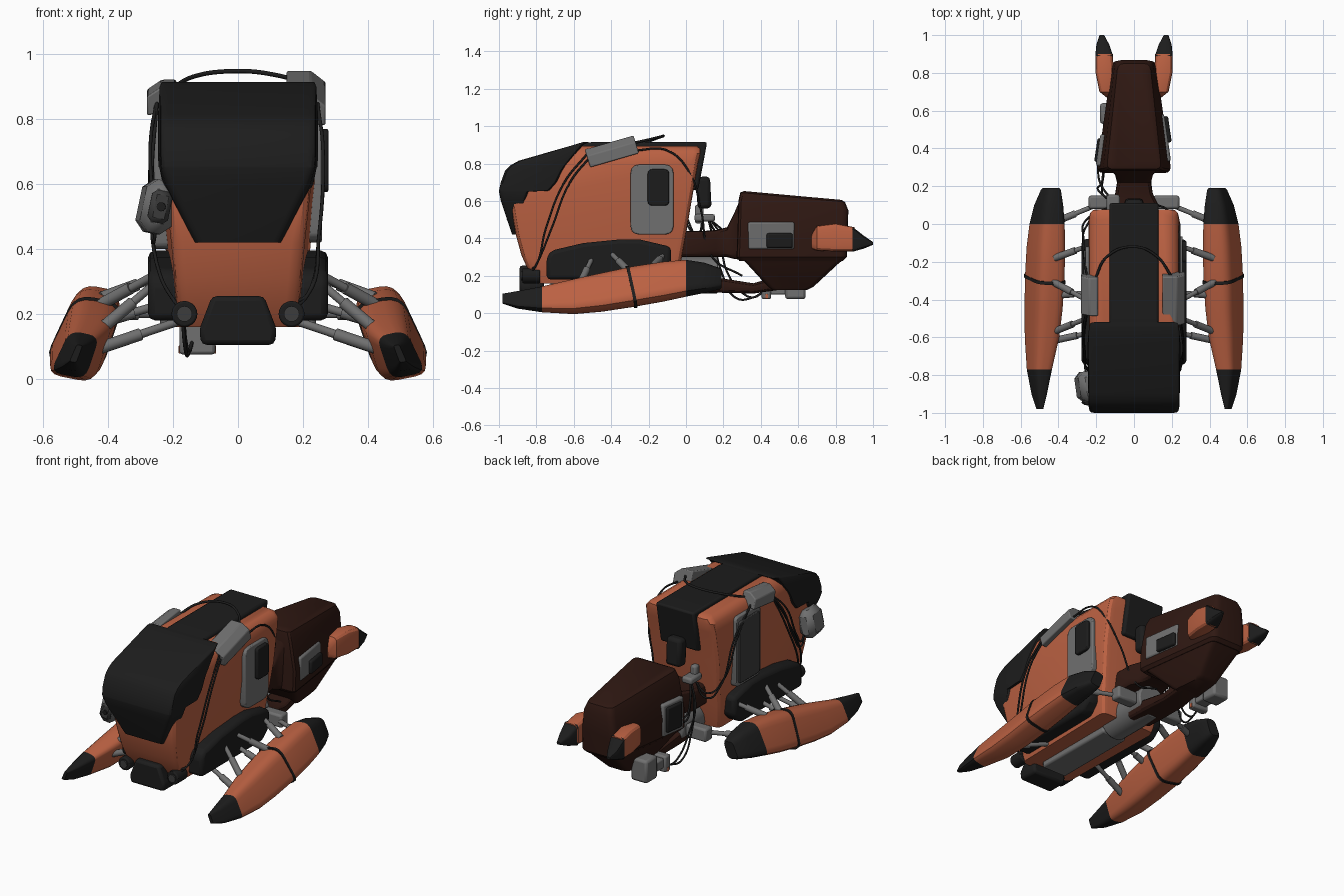
import bpy, bmesh, math
from mathutils import Vector, Euler

def mat(name, c):
    m = bpy.data.materials.new(name)
    m.diffuse_color = (*c, 1)
    return m
ORANGE = mat("orange", (.5, .12, .055))
BLACK = mat("black", (.012, .012, .012))
BROWN = mat("brown", (.028, .009, .006))
GREY = mat("grey", (.16, .16, .16))
DARK = mat("dark_grey", (.045, .045, .045))

def finish(name, bm, col, bevel=0, seg=2):
    bmesh.ops.recalc_face_normals(bm, faces=bm.faces)
    me = bpy.data.meshes.new(name)
    bm.to_mesh(me)
    bm.free()
    ob = bpy.data.objects.new(name, me)
    bpy.context.collection.objects.link(ob)
    me.materials.append(col)
    if bevel:
        b = ob.modifiers.new("bevel", 'BEVEL')
        b.width, b.segments = bevel, seg
    return ob

def ring(corners, r, n=4):
    """Round every corner of a 3D polygon."""
    cs, out = [Vector(c) for c in corners], []
    for i, c in enumerate(cs):
        a, b = cs[i-1] - c, cs[(i+1) % len(cs)] - c
        p = c + a.normalized() * min(r, a.length * .48)
        q = c + b.normalized() * min(r, b.length * .48)
        for k in range(n):
            t = k / (n-1)
            out.append(p*(1-t)**2 + c*2*t*(1-t) + q*t*t)
    return out

def loft(name, rings, col, bevel=0, seg=2):
    bm = bmesh.new()
    vs = [[bm.verts.new(p) for p in r] for r in rings]
    for a, b in zip(vs, vs[1:]):
        for i in range(len(a)):
            j = (i+1) % len(a)
            bm.faces.new((a[i], a[j], b[j], b[i]))
    bm.faces.new(vs[0])
    bm.faces.new(vs[-1])
    return finish(name, bm, col, bevel, seg)

def stack(name, rows, r, col):
    """Horizontal slices: z front, z back, y front, y back, half widths."""
    return loft(name, [ring([(-a, y1, z1), (a, y1, z1), (b, y2, z2), (-b, y2, z2)], r)
                       for z1, z2, y1, y2, a, b in rows], col)

def tube(name, rows, r, col):
    """Sections along y: y, z bottom, z top, half width, centre x."""
    return loft(name, [ring([(x-w, y, a), (x+w, y, a), (x+w, y, b), (x-w, y, b)], r)
                       for y, a, b, w, x in rows], col)

def prism(name, pts, x0, x1, col, bevel=.01):
    return loft(name, [[(x, y, z) for y, z in pts] for x in (x0, x1)], col, bevel)

def plate(name, x0, x1, y0, y1, z0, z1, r, col):
    return loft(name, [ring([(x, y0, z0), (x, y1, z0), (x, y1, z1), (x, y0, z1)], r) for x in (x0, x1)], col, .006)

def box(name, c, size, col=GREY, rot=(0, 0, 0), bevel=.012, seg=2):
    bm = bmesh.new()
    bmesh.ops.create_cube(bm, size=1)
    bmesh.ops.scale(bm, vec=size, verts=bm.verts)
    ob = finish(name, bm, col, bevel, seg)
    ob.location, ob.rotation_euler = c, Euler([math.radians(a) for a in rot])
    return ob

def rod(name, p, q, r, col=GREY, n=14, bevel=0):
    p, q = Vector(p), Vector(q)
    bm = bmesh.new()
    bmesh.ops.create_cone(bm, cap_ends=True, segments=n, radius1=r, radius2=r, depth=(q-p).length)
    ob = finish(name, bm, col, bevel)
    ob.location = (p+q)/2
    ob.rotation_euler = (q-p).to_track_quat('Z', 'Y').to_euler()
    return ob

def cable(name, pts, r=.0055):
    cu = bpy.data.curves.new(name, 'CURVE')
    cu.dimensions, cu.bevel_depth, cu.bevel_resolution, cu.resolution_u = '3D', r, 2, 8
    sp = cu.splines.new('BEZIER')
    sp.bezier_points.add(len(pts)-1)
    for b, p in zip(sp.bezier_points, pts):
        b.co = p
        b.handle_left_type = b.handle_right_type = 'AUTO'
    cu.materials.append(BLACK)
    bpy.context.collection.objects.link(bpy.data.objects.new(name, cu))

# Cabin, canopy and roof strip
stack("cabin", [(.16, .16, -.80, -.05, .175, .19), (.2, .2, -.83, -.04, .185, .2), (.31, .31, -.88, -.02, .195, .215),
                (.42, .42, -.91, .0, .205, .225), (.6, .6, -.94, .03, .225, .24), (.8, .8, -.88, .065, .238, .24),
                (.85, .855, -.75, .078, .235, .235), (.88, .88, -.64, .078, .215, .215), (.893, .893, -.6, .06, .19, .19)],
      .04, ORANGE)
stack("canopy", [(.42, .42, -.93, -.86, .13, .14), (.60, .60, -.99, -.86, .22, .235), (.65, .65, -1.0, -.84, .236, .243),
                 (.655, .655, -1.0, -.73, .237, .246), (.70, .70, -.99, -.69, .24, .247), (.76, .76, -.968, -.66, .24, .247),
                 (.79, .79, -.94, -.64, .24, .247), (.815, .815, -.895, -.62, .24, .247),
                 (.90, .90, -.6, -.55, .24, .242), (.915, .915, -.55, -.52, .235, .235)], .025, BLACK)
prism("roof_strip", [(-.6, .86), (-.58, .905), (-.5, .915), (.113, .915), (.09, .79), (.065, .66), (.0, .66), (.0, .86)],
      -.13, .13, BLACK, .012)

# Front bumper and lamps
loft("front_bumper", [[(s*x, y, z) for s, x, z in ((-1, .08, .255), (1, .08, .255), (1, .12, .15), (1, .112, .105),
                       (-1, .112, .105), (-1, .12, .15))] for y in (-.89, -.76)], BLACK, .015)
for s in (-1, 1):
    rod("front_lamp", (s*.165, -.78, .2), (s*.165, -.875, .2), .04, BLACK, 20, .006)
    rod("front_lens", (s*.165, -.85, .2), (s*.165, -.882, .2), .024, DARK, 16)

# Underside
box("belly_plate", (0, -.45, .15), (.17, .55, .05), GREY)
rod("tail_drum", (0, -.18, .205), (0, .17, .205), .1, GREY, 24, .008)
for s in (-1, 1):
    box("crossbar_end", (s*.17, .115, .20), (.14, .07, .08), GREY)

# Rear pod, neck and keel
tube("neck", [(-.06, .3, .44, .13, 0), (.1, .3, .44, .13, 0), (.16, .30, .445, .1, 0), (.22, .30, .46, .09, 0),
              (.26, .29, .54, .1, 0), (.30, .285, .635, .14, 0), (.33, .285, .635, .145, 0)], .035, BROWN)
stack("rear_pod", [(.28, .28, .285, .84, .18, .105), (.30, .30, .27, .86, .197, .115), (.42, .42, .275, .865, .198, .115),
                   (.60, .55, .28, .868, .165, .1), (.645, .595, .29, .85, .145, .085), (.653, .606, .31, .83, .125, .07)],
      .035, BROWN)
stack("rear_keel", [(.29, .29, .30, .85, .18, .105), (.26, .27, .33, .82, .16, .1), (.14, .14, .44, .68, .09, .07),
                    (.125, .125, .46, .65, .08, .06)], .03, BROWN)
tube("keel_arm", [(.05, .115, .25, .085, 0), (.17, .11, .19, .085, 0), (.36, .105, .16, .08, 0), (.5, .125, .2, .07, 0)], .03, BROWN)

# Neck post with its valve
box("neck_post", (0, .095, .645), (.1, .075, .17), BLACK, (3, 0, 0), .02)
box("valve_block", (-.11, .10, .51), (.07, .11, .04))
box("valve_body", (-.11, .07, .53), (.04, .045, .1))

# Side hatches, different on each side
plate("right_hatch", .2, .258, -.297, -.066, .42, .795, .05, GREY)
plate("right_hatch_window", .24, .278, -.205, -.09, .575, .77, .025, BLACK)
plate("left_hatch", -.2, -.258, -.36, -.12, .40, .83, .03, GREY)
plate("left_hatch_panel", -.24, -.268, -.34, -.14, .42, .80, .02, DARK)
# Pod hatches follow the taper of the pod
box("right_pod_hatch", (.163, .455, .415), (.03, .25, .145), GREY, (0, 0, 8.3), .01)
box("right_pod_window", (.17, .50, .388), (.04, .14, .08), BLACK, (0, 0, 8.3), .01)
box("left_pod_hatch", (-.173, .39, .40), (.035, .17, .2), GREY, (0, 0, -8.3), .012)
box("left_pod_window", (-.182, .39, .40), (.04, .125, .155), BLACK, (0, 0, -8.3), .01)

for s in (-1, 1):
    # Side fenders
    prism("side_fender", [(-.745, .18), (-.745, .30), (-.72, .335), (-.55, .375), (-.35, .395), (-.25, .395), (-.08, .355),
                          (-.08, .24), (-.15, .18)], s*.17, s*.277, BLACK, .025)
    # Rear thrusters
    tube("thruster", [(.67, .345, .42, .02, s*.125), (.70, .335, .467, .038, s*.145), (.8, .33, .48, .048, s*.155),
                      (.9, .33, .46, .046, s*.158)], .03, ORANGE)
    tube("thruster_tip", [(.89, .329, .462, .047, s*.158), (.95, .345, .415, .034, s*.165), (1.0, .366, .38, .012, s*.17)], .02, BLACK)

    # Side floats: y, centre x, centre z, half thickness, half height
    def section(y, cx, cz, a, b, g=0, lean=0):
        t, out = math.radians(22), []
        for i, j in ((-1, -1), (1, -1), (1, 1), (-1, 1)):
            u, v = i*(a+g)*(.85 if j > 0 else 1), j*(b+g)
            out.append((s*(cx + u*math.cos(t) - v*math.sin(t)), y + lean*v, cz + v*math.cos(t) + u*math.sin(t)*.5))
        return ring(out, a*.6, 5)
    F = [(-.98, .498, .078, .011, .028), (-.9, .50, .072, .033, .048), (-.77, .498, .075, .058, .07), (-.6, .483, .09, .08, .095),
         (-.45, .474, .113, .088, .105), (-.29, .468, .142, .092, .11), (-.12, .462, .17, .088, .108), (0, .456, .188, .08, .1),
         (.1, .448, .19, .066, .082), (.18, .438, .185, .045, .058), (.19, .437, .185, .038, .05)]
    for nm, part, col in (("float_nose", F[:3], BLACK), ("float_hull", F[2:8], ORANGE), ("float_tail", F[7:], BLACK)):
        loft(nm, [section(*f) for f in part], col)
    loft("float_band", [section(y, .468, .142, .092, .11, .003, -.2) for y in (-.3, -.283)], BLACK)
    # Float struts with sleeves
    for p, q in (((.16, -.56, .185), (.44, -.62, .09)), ((.2, -.48, .34), (.45, -.58, .13)), ((.2, -.36, .24), (.44, -.38, .17)),
                 ((.22, -.42, .34), (.44, -.3, .22)), ((.2, -.1, .33), (.42, -.18, .25)), ((.2, .1, .2), (.42, .01, .2))):
        p, q = (Vector((s*v[0], v[1], v[2])) for v in (p, q))
        rod("float_strut", p, q, .013)
        rod("strut_sleeve", p.lerp(q, .5), q, .019)

# Roof boxes: a cross-section carried along y with a rise
for nm, pts, y0, y1, rise in (("right_roof_box", [(.15, .78), (.15, .875), (.225, .875), (.27, .84), (.27, .78)], -.53, -.27, .075),
                              ("left_roof_box", [(-.28, .81), (-.28, .87), (-.235, .9), (-.19, .9), (-.19, .83)], -.47, -.27, .022)):
    loft(nm, [[(x, y + z*d - .84*d, z + h) for x, z in pts] for y, h, d in ((y0, 0, -.3), (y1, rise, -.3))], GREY, .006)

# Side camera and hanging block
box("side_camera", (-.25, -.86, .53), (.1, .16, .165), GREY, (0, 12, 8), .03, 1)
box("camera_face", (-.24, -.94, .53), (.065, .03, .1), DARK, (0, 12, 8), .014, 1)
rod("camera_lens", (-.235, -.93, .53), (-.237, -.962, .53), .014, BLACK, 12)
box("block_head", (-.125, .585, .145), (.11, .11, .14), GREY, bevel=.015)
box("block_foot", (-.125, .43, .125), (.11, .05, .1), GREY, bevel=.01)
box("block_bridge", (-.125, .49, .13), (.08, .12, .06), GREY, bevel=.008)
box("block_tab", (-.125, .432, .09), (.115, .015, .025), ORANGE, bevel=.002)

# Cables
cable("roof_cable", [(-.21, -.3, .88), (-.14, -.17, .93), (0, -.12, .948), (.12, -.17, .935), (.2, -.28, .91)], .007)
for i in (0, 1):
    d = .03*i
    cable("right_front_cable", [(.245, -.5-d, .85), (.262, -.62-d, .7), (.25, -.72-d, .45), (.215, -.80, .26), (.15, -.84, .2+d)])
    cable("left_front_cable", [(-.25, -.45, .86), (-.27, -.56-d, .72), (-.26, -.68-d, .5), (-.26, -.75, .42+d), (-.25, -.8, .5)])
    cable("left_low_cable", [(-.25, -.47, .85), (-.265, -.6-d, .6), (-.24, -.75-d, .32), (-.17, -.82, .2)])
    cable("left_rear_cable", [(-.25, -.28, .86), (-.268, -.12+d, .72), (-.245, .0+d, .48-d), (-.19, .06, .42-d), (-.12, .09, .50)])
    cable("pod_cable", [(-.12, .12, .5), (-.16-d, .15+d, .38), (-.17, .19+d, .22), (-.16, .27+d, .08+d), (-.15, .36, .085), (-.14, .42, .12)])
    cable("pod_side_cable", [(-.12, .13, .5), (-.17, .2, .44-d), (-.19, .27, .36-d), (-.185, .36, .38)])
cable("right_rear_cable", [(.24, -.28, .87), (.24, -.1, .87), (.235, .02, .75), (.17, .08, .55), (.1, .14, .3), (.08, .3, .2)])

bpy.ops.object.select_all(action='DESELECT')
for o in bpy.data.objects:
    if o.type == 'MESH':
        o.select_set(True)
        bpy.context.view_layer.objects.active = o
bpy.ops.object.shade_smooth_by_angle(angle=math.radians(32))
